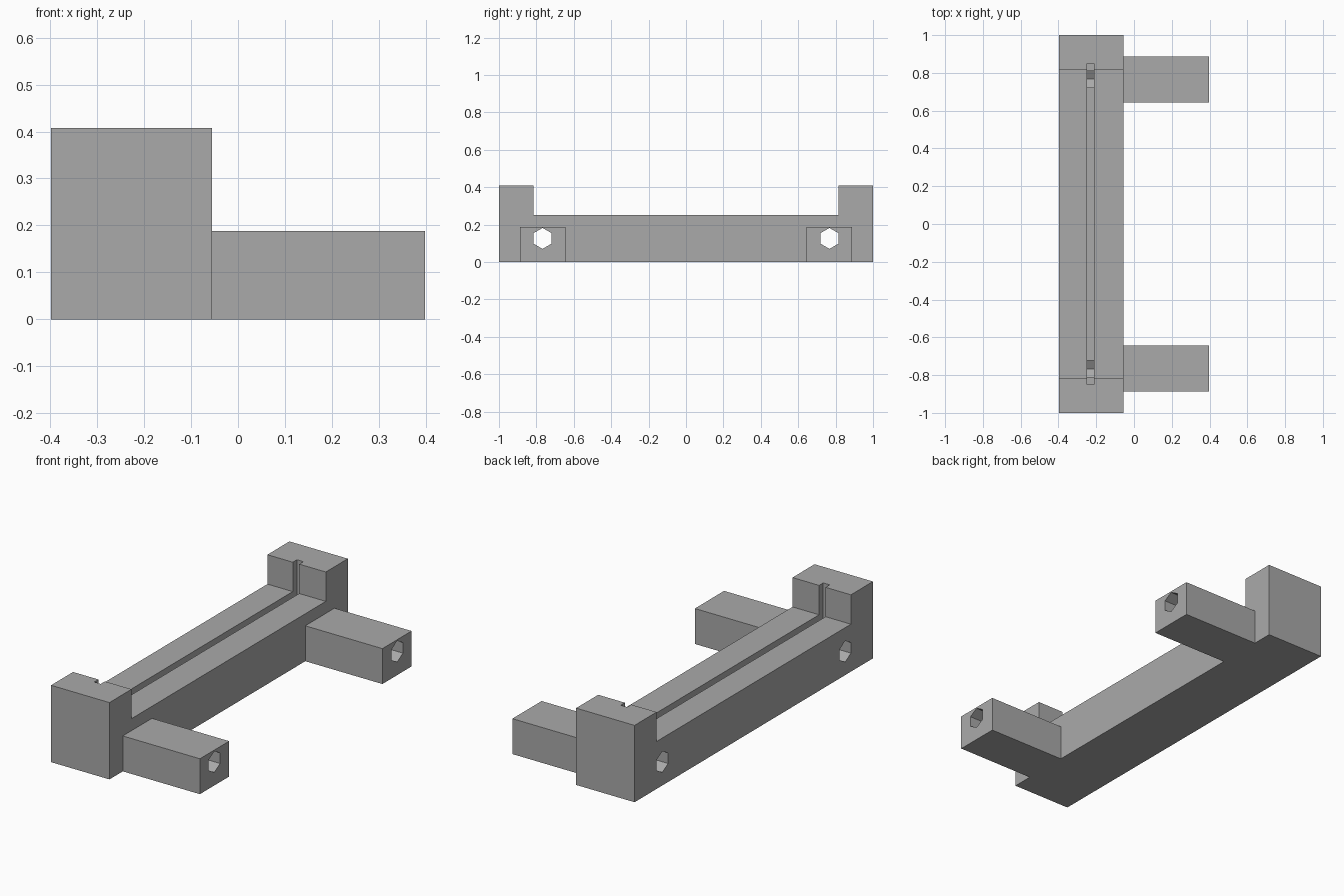
import bpy
import bmesh
from math import pi
from mathutils import Matrix

cube = bpy.data.objects.get("Cube")
if cube:
    bpy.data.objects.remove(cube, do_unlink=True)

grey = bpy.data.materials.new("plain grey")
grey.use_nodes = True
grey.diffuse_color = (0.4, 0.4, 0.4, 1)
grey.node_tree.nodes["Principled BSDF"].inputs["Base Color"].default_value = grey.diffuse_color

BACK, FACE, TIP = -0.398, -0.055, 0.398   # x of beam back, beam face and arm tips
HOLE_Y, HOLE_Z = 0.767, 0.126


def make_object(name, bm):
    bmesh.ops.recalc_face_normals(bm, faces=bm.faces)
    mesh = bpy.data.meshes.new(name)
    bm.to_mesh(mesh)
    bm.free()
    mesh.materials.append(grey)
    obj = bpy.data.objects.new(name, mesh)
    bpy.context.collection.objects.link(obj)
    return obj


def box(name, x, y, z):
    bm = bmesh.new()
    bmesh.ops.create_cube(bm, size=1)
    for v in bm.verts:
        v.co = [lo + (c + 0.5) * (hi - lo) for c, (lo, hi) in zip(v.co, (x, y, z))]
    return make_object(name, bm)


def hex_rod(name, y):
    # Hexagonal cutter along x with a corner pointing up
    bm = bmesh.new()
    bmesh.ops.create_cone(bm, cap_ends=True, segments=6, radius1=0.056, radius2=0.056, depth=2,
                          matrix=Matrix.Translation((0, y, HOLE_Z)) @ Matrix.Rotation(pi / 2, 4, "Y"))
    top = max(v.co.z for v in bm.verts)
    if top < HOLE_Z + 0.055:
        bmesh.ops.rotate(bm, verts=bm.verts, cent=(0, y, HOLE_Z),
                         matrix=Matrix.Rotation(pi / 6, 3, "X"))
    return make_object(name, bm)


def cut(target, cutter):
    cutter.hide_render = True
    cutter.hide_viewport = True
    mod = target.modifiers.new("cut " + cutter.name, "BOOLEAN")
    mod.operation = "DIFFERENCE"
    mod.solver = "EXACT"
    mod.object = cutter


def apply_modifiers(obj):
    graph = bpy.context.evaluated_depsgraph_get()
    obj.modifiers.update()
    mesh = bpy.data.meshes.new_from_object(obj.evaluated_get(graph))
    obj.modifiers.clear()
    obj.data = mesh


# Beam with raised end blocks, extruded from its side profile
bm = bmesh.new()
half = [(1, 0), (1, 0.408), (0.815, 0.408), (0.815, 0.252)]
profile = half + [(-y, z) for y, z in reversed(half)]
face = bm.faces.new([bm.verts.new((BACK, y, z)) for y, z in profile])
side = bmesh.ops.extrude_face_region(bm, geom=[face])["geom"]
bmesh.ops.translate(bm, vec=(FACE - BACK, 0, 0),
                    verts=[g for g in side if isinstance(g, bmesh.types.BMVert)])
beam = make_object("beam", bm)

# Long narrow slot, open at the top
slot = box("slot_cutter", (-0.249, -0.211), (-0.85, 0.85), (0.157, 0.6))
cut(beam, slot)
parts, cutters = [beam], [slot]

# Two mounting arms, with hexagonal holes running through arms and beam
for name, s in (("front", -1), ("back", 1)):
    arm = box(name + "_arm", (FACE, TIP), sorted((s * 0.643, s * 0.888)), (0, 0.188))
    rod = hex_rod(name + "_hole_cutter", s * HOLE_Y)
    cut(beam, rod)
    cut(arm, rod)
    parts.append(arm)
    cutters.append(rod)

bpy.context.view_layer.update()
for part in parts:
    apply_modifiers(part)
for cutter in cutters:
    bpy.data.objects.remove(cutter, do_unlink=True)
